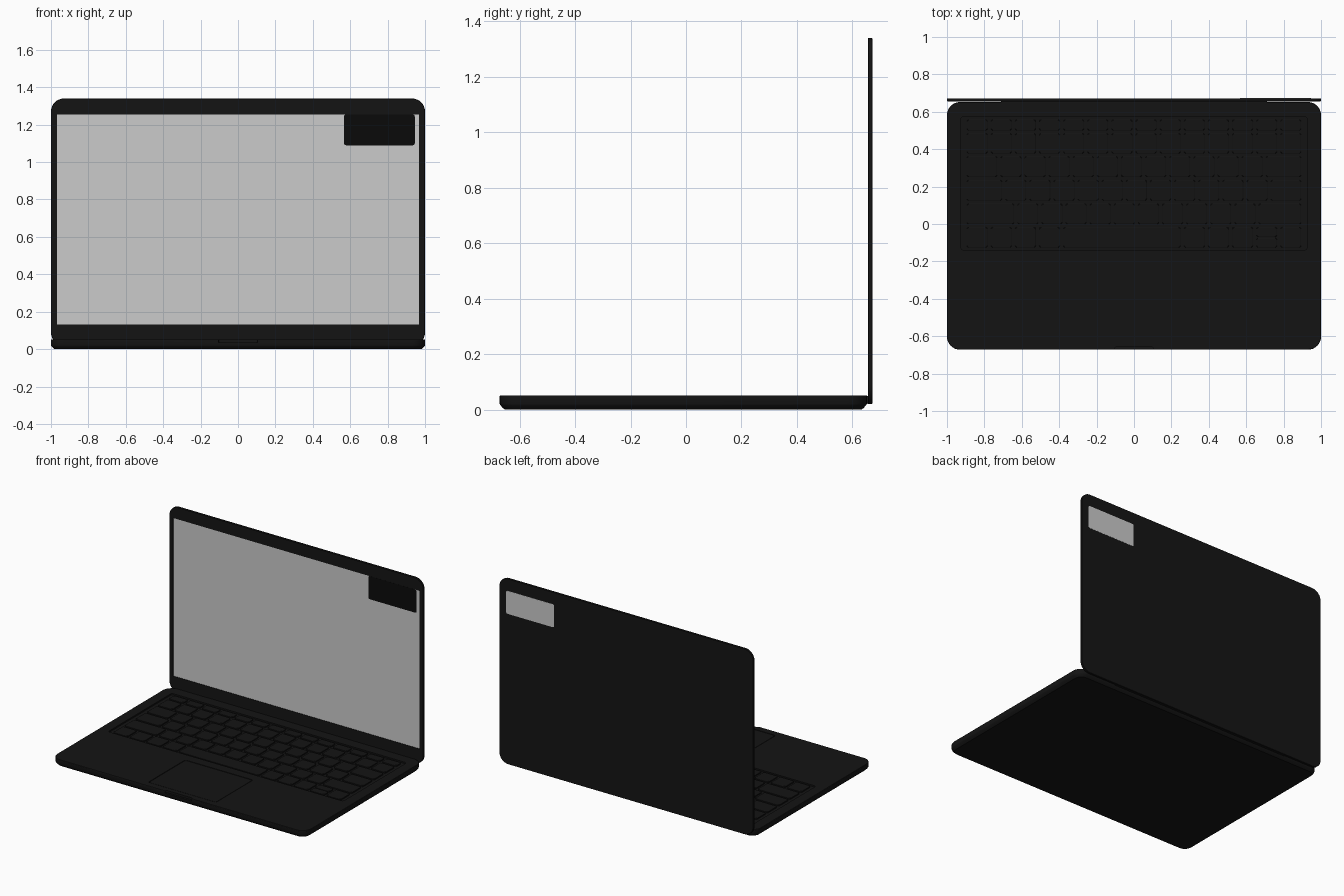
import bpy, bmesh, math

if "Cube" in bpy.data.objects:
    bpy.data.objects.remove(bpy.data.objects["Cube"])

def material(name, v):
    m = bpy.data.materials.new(name)
    m.diffuse_color = (v, v, v, 1)
    m.use_nodes = True
    m.node_tree.nodes["Principled BSDF"].inputs["Base Color"].default_value = m.diffuse_color
    return m

BLACK = material("black_shell", 0.007)
DARK = material("dark_detail", 0.003)

def slab(name, x0, x1, y0, y1, r, rings, mat=None, upright=False, seg=4):
    """Rounded rectangle stacked through (z, inset) rings; upright turns y into z."""
    bm = bmesh.new()
    loops = []
    for z, inset in rings:
        a, b, c, d = x0 + inset, x1 - inset, y0 + inset, y1 - inset
        rad = max(r - inset, r * 0.3)
        loop = []
        for cx, cy, start in ((b - rad, d - rad, 0), (a + rad, d - rad, 90),
                              (a + rad, c + rad, 180), (b - rad, c + rad, 270)):
            for i in range(seg + 1):
                t = math.radians(start + 90 * i / seg)
                px, py = cx + rad * math.cos(t), cy + rad * math.sin(t)
                loop.append(bm.verts.new((px, -z, py) if upright else (px, py, z)))
        loops.append(loop)
    n = len(loops[0])
    for lo, hi in zip(loops, loops[1:]):
        for i in range(n):
            bm.faces.new((lo[i], lo[(i + 1) % n], hi[(i + 1) % n], hi[i]))
    bm.faces.new(loops[0][::-1])
    bm.faces.new(loops[-1])
    bmesh.ops.recalc_face_normals(bm, faces=bm.faces)
    me = bpy.data.meshes.new(name)
    bm.to_mesh(me)
    bm.free()
    ob = bpy.data.objects.new(name, me)
    bpy.context.collection.objects.link(ob)
    if mat:
        me.materials.append(mat)
    return ob

def activate(ob):
    bpy.ops.object.select_all(action='DESELECT')
    ob.select_set(True)
    bpy.context.view_layer.objects.active = ob

def cut(ob, cutter):
    cutter.hide_render = True
    mod = ob.modifiers.new("cut", 'BOOLEAN')
    mod.operation, mod.solver, mod.object = 'DIFFERENCE', 'EXACT', cutter
    activate(ob)
    bpy.ops.object.modifier_apply(modifier=mod.name)
    bpy.data.objects.remove(cutter, do_unlink=True)

def smooth(ob):
    activate(ob)
    bpy.ops.object.shade_smooth_by_angle(angle=math.radians(30))

# Base with keyboard well, touchpad pocket and finger notch
TOP = 0.051
base = slab("base", -1, 1, -0.672, 0.652, 0.07,
            [(0, 0.018), (0.006, 0.011), (0.016, 0.002), (0.02, 0), (0.048, 0), (TOP, 0.002)],
            BLACK, seg=8)
cut(base, slab("well_cutter", -0.925, 0.925, -0.14, 0.575, 0.015, [(0.041, 0), (0.1, 0)], DARK))
cut(base, slab("pad_cutter", -0.27, 0.265, -0.625, -0.208, 0.015, [(0.044, 0), (0.1, 0)], DARK))
cut(base, slab("notch_cutter", -0.105, 0.105, -0.70, -0.658, 0.012, [(0.036, 0), (0.1, 0)], DARK))
smooth(base)
slab("touchpad", -0.266, 0.261, -0.621, -0.212, 0.013, [(0.043, 0), (TOP - 0.001, 0)], BLACK)

# Keys: (bottom, top, widths in key units); every row adds up to 14
UNIT, LEFT, GAP = 1.806 / 14, -0.903, 0.009
ROWS = [(0.50, 0.558, [1] * 14),
        (0.377, 0.485, [1] * 14),
        (0.252, 0.362, [1.4] + [1] * 11 + [1.6]),
        (0.125, 0.235, [1.6] + [1] * 11 + [1.4]),
        (-0.001, 0.109, [2.1] + [1] * 10 + [1.9]),
        (-0.126, -0.017, [1] * 4 + [5] + [1] * 5)]
for r, (y0, y1, widths) in enumerate(ROWS):
    x = LEFT
    for k, w in enumerate(widths):
        spans = [(y0, y1)]
        if r == 5 and k == 8:
            mid = (y0 + y1) / 2
            spans = [(y0, mid - 0.003), (mid + 0.003, y1)]
        for s, (a, b) in enumerate(spans):
            slab(f"key_{r}_{k}_{s}", x + GAP, x + w * UNIT - GAP, a, b, 0.01,
                 [(0.04, 0), (TOP - 0.002, 0), (TOP, 0.003)], BLACK, seg=2)
        x += w * UNIT

# Hinge barrel between base and lid
bpy.ops.mesh.primitive_cylinder_add(vertices=24, radius=0.015, depth=1.42,
                                    location=(0, 0.65, 0.035), rotation=(0, math.pi / 2, 0))
hinge = bpy.context.object
hinge.name = "hinge"
hinge.data.materials.append(BLACK)
smooth(hinge)

# Upright lid with a shallow screen recess
lid = slab("lid", -1, 1, 0.02, 1.34, 0.07,
           [(-0.672, 0.002), (-0.67, 0), (-0.658, 0), (-0.656, 0.002)], BLACK, True, 8)
cut(lid, slab("screen_cutter", -0.97, 0.97, 0.13, 1.255, 0.003,
              [(-0.659, 0), (-0.6, 0)], DARK, True))
smooth(lid)
slab("screen", -0.969, 0.969, 0.131, 1.254, 0.003, [(-0.66, 0), (-0.658, 0)], None, True, 1)

# Dark corner panel on the screen, light plate behind it on the back of the lid
slab("screen_corner_panel", 0.567, 0.945, 1.09, 1.254, 0.01,
     [(-0.659, 0), (-0.657, 0)], DARK, True)
slab("back_plate", 0.567, 0.945, 1.09, 1.254, 0.012,
     [(-0.673, 0), (-0.67, 0)], None, True)
